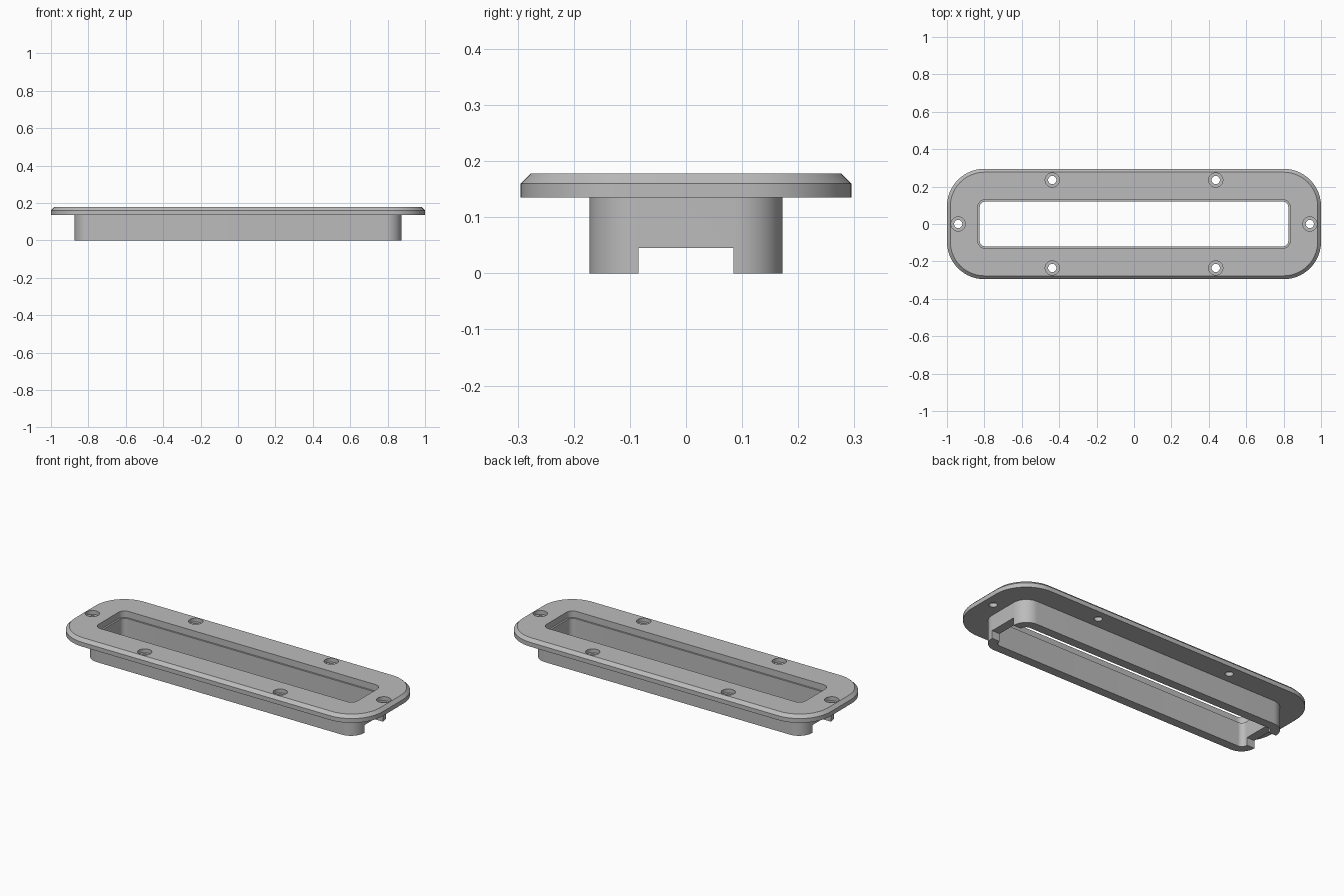
import bpy
import bmesh
from math import cos, sin, pi, radians

cube = bpy.data.objects.get("Cube")
if cube:
    bpy.data.objects.remove(cube, do_unlink=True)

grey = bpy.data.materials.new("plain grey")
grey.use_nodes = True
grey.diffuse_color = (0.5, 0.5, 0.5, 1)
grey.node_tree.nodes["Principled BSDF"].inputs["Base Color"].default_value = (0.5, 0.5, 0.5, 1)


def rounded_ring(bm, hx, hy, r, z, segments=14):
    """Loop of vertices around a rounded rectangle."""
    ring = []
    for corner, (sx, sy) in enumerate([(1, 1), (-1, 1), (-1, -1), (1, -1)]):
        for i in range(segments + 1):
            a = (corner + i / segments) * pi / 2
            ring.append(bm.verts.new((sx * (hx - r) + r * cos(a), sy * (hy - r) + r * sin(a), z)))
    return ring


def finish(bm, name):
    bmesh.ops.recalc_face_normals(bm, faces=bm.faces)
    mesh = bpy.data.meshes.new(name)
    bm.to_mesh(mesh)
    bm.free()
    mesh.materials.append(grey)
    obj = bpy.data.objects.new(name, mesh)
    bpy.context.collection.objects.link(obj)
    return obj


def lathe(bm, x, y, profile, segments=32):
    """Closed turned solid from (radius, height) pairs."""
    rings = [[bm.verts.new((x + r * cos(2 * pi * i / segments), y + r * sin(2 * pi * i / segments), z))
              for i in range(segments)] for r, z in profile]
    for a, b in zip(rings, rings[1:]):
        for i in range(segments):
            j = (i + 1) % segments
            bm.faces.new((a[i], a[j], b[j], b[i]))
    bm.faces.new(rings[0])
    bm.faces.new(rings[-1])


# Flange and collar: section swept around the opening
TOP, UNDER = 0.178, 0.135
sections = [
    (0.875, 0.172, 0.085, 0),
    (0.875, 0.172, 0.085, UNDER),
    (1.0, 0.295, 0.2, UNDER),
    (1.0, 0.295, 0.2, 0.16),
    (0.982, 0.277, 0.182, TOP),
    (0.835, 0.13, 0.04, TOP),
    (0.835, 0.13, 0.04, 0.14),
    (0.825, 0.12, 0.03, 0.14),
    (0.825, 0.12, 0.03, 0),
]
bm = bmesh.new()
rings = [rounded_ring(bm, *s) for s in sections]
for a, b in zip(rings, rings[1:] + rings[:1]):
    for i in range(len(a)):
        j = (i + 1) % len(a)
        bm.faces.new((a[i], a[j], b[j], b[i]))
frame = finish(bm, "flanged_frame")

# Cutter: counterbored screw holes
bm = bmesh.new()
holes = [(-0.94, 0), (0.94, 0)] + [(x, y) for x in (-0.437, 0.437) for y in (-0.235, 0.235)]
for x, y in holes:
    lathe(bm, x, y, [(0.022, 0.1), (0.022, 0.155), (0.038, 0.155), (0.038, 0.2)])

# Cutter: notches through both end walls
for side in (-1, 1):
    box = bmesh.ops.create_cube(bm, size=1)["verts"]
    bmesh.ops.scale(bm, vec=(0.2, 0.17, 0.095), verts=box)
    bmesh.ops.translate(bm, vec=(side * 0.86, 0, -0.0025), verts=box)
cutter = finish(bm, "hole_cutter")
cutter.hide_render = True
cutter.hide_viewport = True

cut = frame.modifiers.new("holes and notches", 'BOOLEAN')
cut.operation = 'DIFFERENCE'
cut.solver = 'EXACT'
cut.object = cutter

# Apply the cuts, then drop the helper
bpy.context.view_layer.update()
graph = bpy.context.evaluated_depsgraph_get()
result = bpy.data.meshes.new_from_object(frame.evaluated_get(graph))
frame.modifiers.clear()
frame.data = result
bpy.data.objects.remove(cutter, do_unlink=True)

bpy.ops.object.select_all(action='DESELECT')
bpy.context.view_layer.objects.active = frame
frame.select_set(True)
bpy.ops.object.shade_smooth_by_angle(angle=radians(30))
